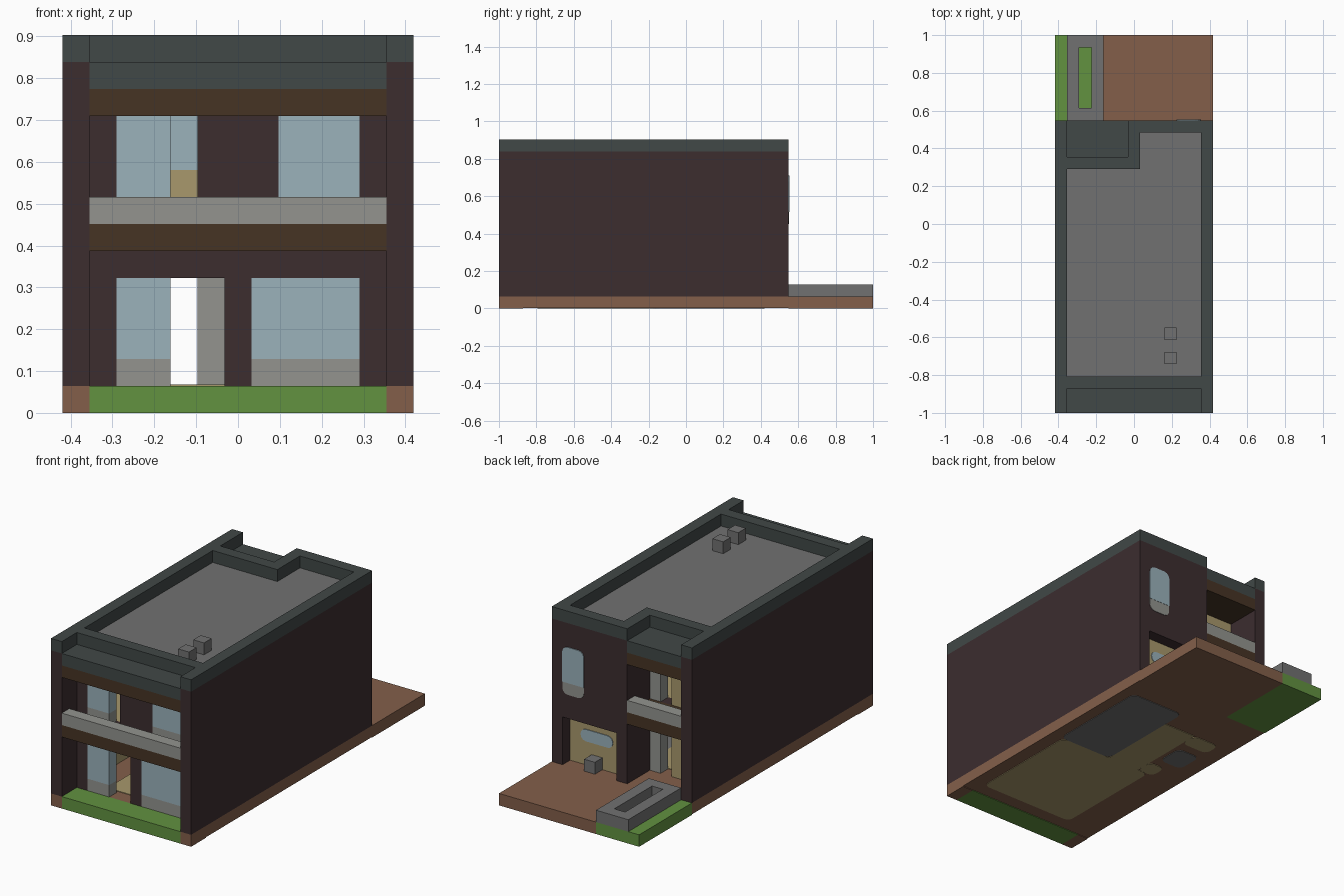
import bpy
import bmesh

if "Cube" in bpy.data.objects:
    bpy.data.objects.remove(bpy.data.objects["Cube"], do_unlink=True)

# The house sits on a module grid: 13 wide, 31 deep, 14 high
U = 2 / 31
WIDTH, DEPTH = 13, 31


def material(name, rgb):
    linear = [((c / 255 + 0.055) / 1.055) ** 2.4 for c in rgb] + [1]
    mat = bpy.data.materials.new(name)
    mat.use_nodes = True
    mat.diffuse_color = linear
    mat.node_tree.nodes["Principled BSDF"].inputs["Base Color"].default_value = linear
    return mat


wall = material("dark red wall", (60, 45, 47))
slate = material("slate parapet", (65, 72, 71))
trim = material("brown trim", (70, 52, 36))
stone = material("light stone", (147, 148, 143))
glass = material("pale glass", (155, 178, 187))
grass = material("grass green", (98, 146, 64))
earth = material("terracotta paving", (131, 95, 74))
concrete = material("grey concrete", (113, 113, 113))
tan = material("tan interior", (168, 152, 108))


def box(name, x, y, z, mat, round_axis=None, radius=0.5):
    """Box spanning module ranges, with optional rounding of edges along one axis."""
    bm = bmesh.new()
    bmesh.ops.create_cube(bm, size=1)
    for v in bm.verts:
        spans = (x, y, z)
        offset = (WIDTH / 2, DEPTH / 2, 0)
        v.co = [(s[0] if c < 0 else s[1]) * U - o * U for c, s, o in zip(v.co, spans, offset)]
    if round_axis is not None:
        edges = [e for e in bm.edges
                 if abs((e.verts[0].co - e.verts[1].co).normalized()[round_axis]) > 0.9]
        bmesh.ops.bevel(bm, geom=edges, offset=radius * U, segments=3,
                        profile=0.5, affect="EDGES")
    bmesh.ops.recalc_face_normals(bm, faces=bm.faces)
    mesh = bpy.data.meshes.new(name)
    bm.to_mesh(mesh)
    bm.free()
    mesh.materials.append(mat)
    obj = bpy.data.objects.new(name, mesh)
    bpy.context.collection.objects.link(obj)
    return obj


INNER = (1, 12)
FACADE = (2, 3)
REAR = (23, 24)
RECESS = (20, 21)

# Ground slab, lawns and terrace
box("house_base", (0, 13), (2, 24), (0.05, 1), earth)
box("terrace", (4, 13), (24, 31), (0, 1), earth)
box("front_lawn", INNER, (0, 2), (0, 1), grass)
box("back_lawn", (0, 4), (24, 31), (0, 1), grass)
for side, x in (("right", (0, 1)), ("left", (12, 13))):
    box(side + "_front_footing", x, (0, 2), (0, 1), earth)
    box(side + "_wall", x, (0, 24), (1, 13), wall)
    box(side + "_parapet", x, (0, 24), (13, 14), slate)

# Ground floor finishes, running through the slab
FLOOR = (0, 1.05)
box("living_floor", (3, 11.8), (3.2, 13), FLOOR, tan, 2)
box("hall_floor", (4, 7), (13, 20), FLOOR, tan)
box("side_floor", (1.5, 4), (18.5, 20), FLOOR, tan, 2)
box("nook_floor", (2.5, 4), (13, 14.5), FLOOR, tan, 2)
box("kitchen_floor", (7, 12), (13, 22), FLOOR, concrete, 2)
box("bath_floor", (1.5, 3.6), (15.3, 17.6), FLOOR, concrete, 2)

# Planter with a grass bed
for name, x, y in (("planter_side_a", (1, 2), (24, 31)), ("planter_side_b", (3, 4), (24, 31)),
                   ("planter_end_a", (2, 3), (24, 25)), ("planter_end_b", (2, 3), (30, 31))):
    box(name, x, y, (1, 2), concrete)

# Front wall, lower storey
LOWER = (1, 5)
for name, x in (("front_lower_edge_a", (1, 2)), ("front_lower_pier", (6, 7)),
                ("front_lower_edge_b", (11, 12))):
    box(name, x, FACADE, LOWER, wall)
box("front_band", INNER, FACADE, (5, 7), wall)

# Front wall, upper storey
UPPER = (7, 11)
for name, x in (("front_upper_edge_a", (1, 2)), ("front_upper_pier", (5, 8)),
                ("front_upper_edge_b", (11, 12))):
    box(name, x, FACADE, UPPER, wall)
box("front_header", INNER, FACADE, (11, 12), wall)


def window(name, x, y, bottom, top):
    box(name + "_sill", x, y, (bottom, bottom + 1), stone)
    box(name + "_glass", x, y, (bottom + 1, top), glass)


for storey, (bottom, top), start in (("lower", LOWER, 7), ("upper", UPPER, 8)):
    window("front_" + storey + "_side_window", (2, 4), FACADE, bottom, top)
    window("front_" + storey + "_main_window", (start, 11), FACADE, bottom, top)

# Front and back balconies share trim, rail and canopy
for name, x, y, rail in (("front", INNER, (0, 2), (0, 1)),
                         ("back", (1, 6), (21, 24), REAR)):
    box(name + "_balcony_floor", x, y, (6, 7), trim)
    box(name + "_balcony_rail", x, rail, (7, 8), stone)
    box(name + "_canopy_trim", x, y, (11, 12), trim)
    box(name + "_canopy", x, y, (12, 13), slate)

# Rear wall with the garden opening
box("rear_wall", (7, 13), REAR, (5, 13), wall)
box("rear_jamb", (12, 13), REAR, LOWER, wall)
box("recess_side_wall", (6, 7), (20, 24), (1, 13), wall)
box("garden_room_wall", (7, 12), (22, 23), (1, 6), tan)
box("garden_room_window", (8, 11), (22.9, 23.06), (3, 4), glass, 1, 0.49)
box("garden_seat", (9, 10), REAR, (1, 2), concrete)

# Rounded rear window, glass over a stone sill
box("rear_window_sill", (10, 12), (23.9, 24.04), (7, 8.6), stone, 1)
box("rear_window_glass", (10, 12), (23.9, 24.06), (8, 11), glass, 1)
box("rear_window_glass_foot", (10, 12), (23.9, 24.06), (8, 9), glass)

# Recessed back wall with a door on each storey
box("recess_band", (1, 6), RECESS, (5, 7), wall)
box("recess_header", (1, 6), RECESS, (11, 13), wall)
for storey, z in (("lower", LOWER), ("upper", UPPER)):
    box("recess_" + storey + "_wall", (1, 4), RECESS, z, tan)
    box("recess_" + storey + "_door", (5, 6), RECESS, z, stone)

# Interior floors, linings and partitions
box("upper_floor", INNER, (3, 20), (6, 7), tan)
for storey, z in (("lower", (1, 6)), ("upper", (7, 12))):
    box(storey + "_lining_right", (1, 1.1), (3, 20), z, tan)
    box(storey + "_lining_left", (11.9, 12), (3, 22), z, tan)
    box(storey + "_hall_partition", (3, 4), (13, 20), z, tan)
    box(storey + "_room_partition", (6, 12), (13, 13.5), z, tan)
box("hall_cabinet", (2, 4), (8, 9), (1, 3), tan)
box("landing_screen", (4, 6), (12, 12.5), (7, 9), tan)
box("landing_glass", (4, 6), (12, 12.5), (9, 12), glass)

# Roof deck, parapets and vents
box("roof_deck", INNER, (3, 20), (12, 13), concrete)
box("roof_deck_rear", (7, 12), (20, 23), (12, 13), concrete)
box("front_parapet_base", INNER, FACADE, (12, 13), slate)
box("front_parapet", INNER, FACADE, (13, 14), slate)
box("recess_parapet", (1, 6), RECESS, (13, 14), slate)
box("recess_side_parapet", (6, 7), (20, 24), (13, 14), slate)
box("rear_parapet", (7, 12), REAR, (13, 14), slate)
for name, y in (("front_vent", (4, 5)), ("rear_vent", (6, 7))):
    box(name, (9, 10), y, (13, 14), concrete)
